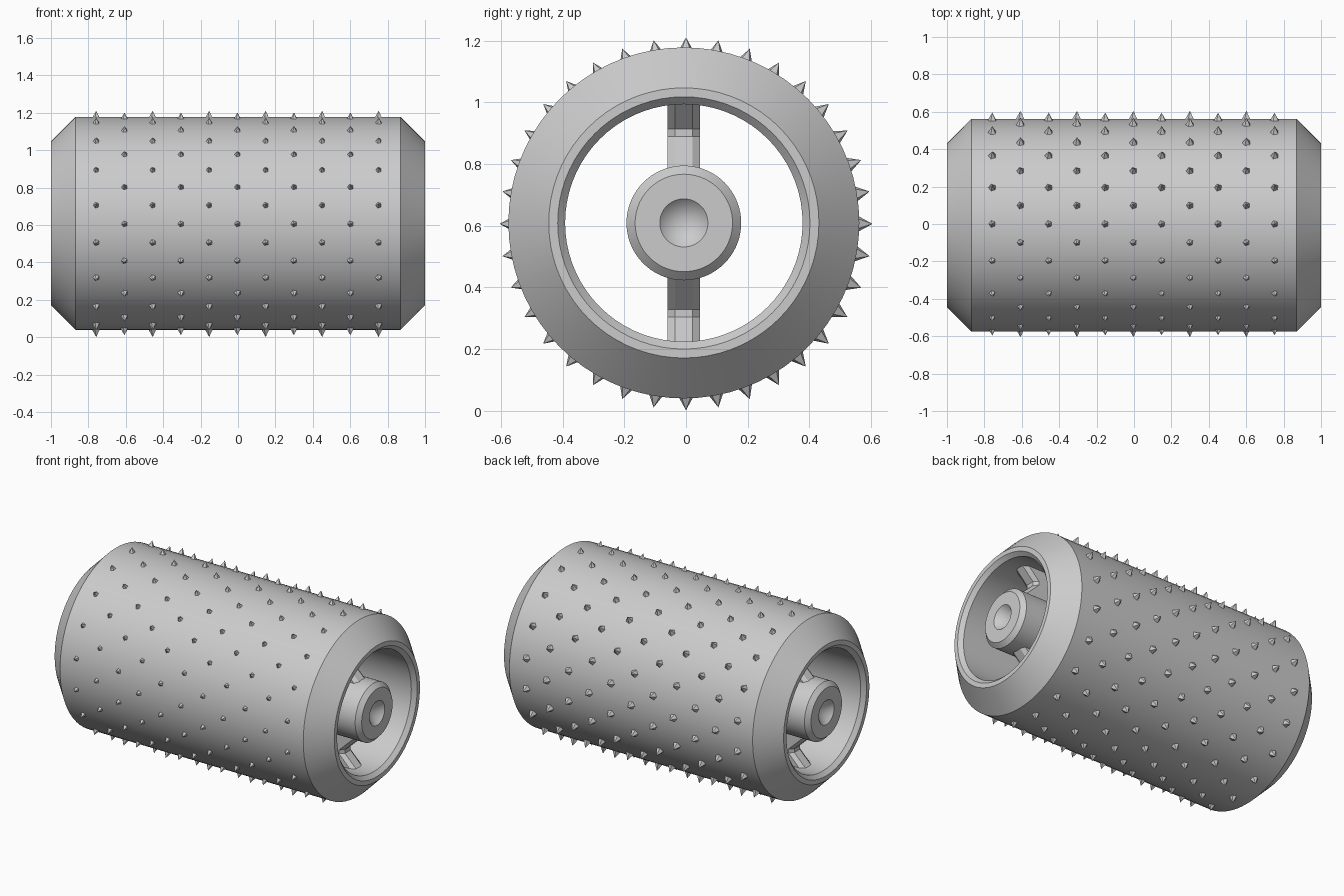
import bpy, bmesh, math
from mathutils import Matrix, Vector

if "Cube" in bpy.data.objects:
    bpy.data.objects.remove(bpy.data.objects["Cube"])

AXIS = Vector((0, -0.007, 0.609))   # centre line of the drum

steel = bpy.data.materials.new("plain grey steel")
steel.use_nodes = True
steel.diffuse_color = (0.6, 0.6, 0.6, 1)
steel.node_tree.nodes["Principled BSDF"].inputs["Base Color"].default_value = (0.6, 0.6, 0.6, 1)


def finish(bm, name, smooth=False, centre=AXIS):
    bmesh.ops.recalc_face_normals(bm, faces=bm.faces)
    mesh = bpy.data.meshes.new(name)
    bm.to_mesh(mesh)
    bm.free()
    mesh.materials.append(steel)
    obj = bpy.data.objects.new(name, mesh)
    bpy.context.collection.objects.link(obj)
    obj.location = centre
    if smooth:
        bpy.ops.object.select_all(action='DESELECT')
        obj.select_set(True)
        bpy.context.view_layer.objects.active = obj
        bpy.ops.object.shade_smooth_by_angle(angle=math.radians(30))
    return obj


def lathe(name, half, closed, steps=72):
    """Spin a profile of (x, radius), mirrored in x, about the x axis."""
    profile = half + [(-x, r) for x, r in reversed(half)]
    bm = bmesh.new()
    verts = [bm.verts.new((x, 0, r)) for x, r in profile]
    pairs = list(zip(verts, verts[1:]))
    if closed:
        pairs.append((verts[-1], verts[0]))
    edges = [bm.edges.new(p) for p in pairs]
    bmesh.ops.spin(bm, geom=verts + edges, axis=(1, 0, 0), cent=(0, 0, 0),
                   angle=math.tau, steps=steps)
    bmesh.ops.remove_doubles(bm, verts=bm.verts, dist=0.0005)
    return finish(bm, name, smooth=True)


# Hollow drum with bevelled ends and a chamfered mouth
lathe("drum_shell", [(0.975, 0.385), (1, 0.409), (1, 0.438), (0.87, 0.569)], True)

# Central hub with a conical socket in each end
lathe("hub", [(0.92, 0), (1, 0.078), (1, 0.158), (0.973, 0.186)], False)

# Webs joining hub and shell, with a notched, bevelled edge at each end
notch = [(0.905, 0.17), (0.79, 0.28), (0.79, 0.305), (0.885, 0.4)]
outline = notch + [(-x, r) for x, r in reversed(notch)]
for name, side in (("upper_web", 1), ("lower_web", -1)):
    bm = bmesh.new()
    rings = []
    for y, inset in ((-0.053, 0.025), (-0.028, 0), (0.028, 0), (0.053, 0.025)):
        rings.append([bm.verts.new((x - math.copysign(inset, x), y, side * r))
                      for x, r in outline])
    for a, b in zip(rings, rings[1:]):
        for i in range(len(a)):
            j = (i + 1) % len(a)
            bm.faces.new((a[i], a[j], b[j], b[i]))
    bm.faces.new(rings[0])
    bm.faces.new(rings[-1])
    finish(bm, name)

# Staggered rows of five-sided spikes
bm = bmesh.new()
for column in range(11):
    x = (column - 5) * 0.151 - 0.003
    offset = 0 if column % 2 else 10
    for k in range(18):
        turn = Matrix.Rotation(math.radians(offset + 20 * k), 4, 'X')
        place = turn @ Matrix.Translation((x, 0, 0.582)) @ Matrix.Rotation(0.3, 4, 'Z')
        # columns are phased from the horizontal plane
        place = Matrix.Rotation(math.radians(90), 4, 'X') @ place
        bmesh.ops.create_cone(bm, cap_ends=True, segments=5, radius1=0.026,
                              radius2=0, depth=0.045, matrix=place)
finish(bm, "spikes", centre=Vector((0, 0, 0.606)))
